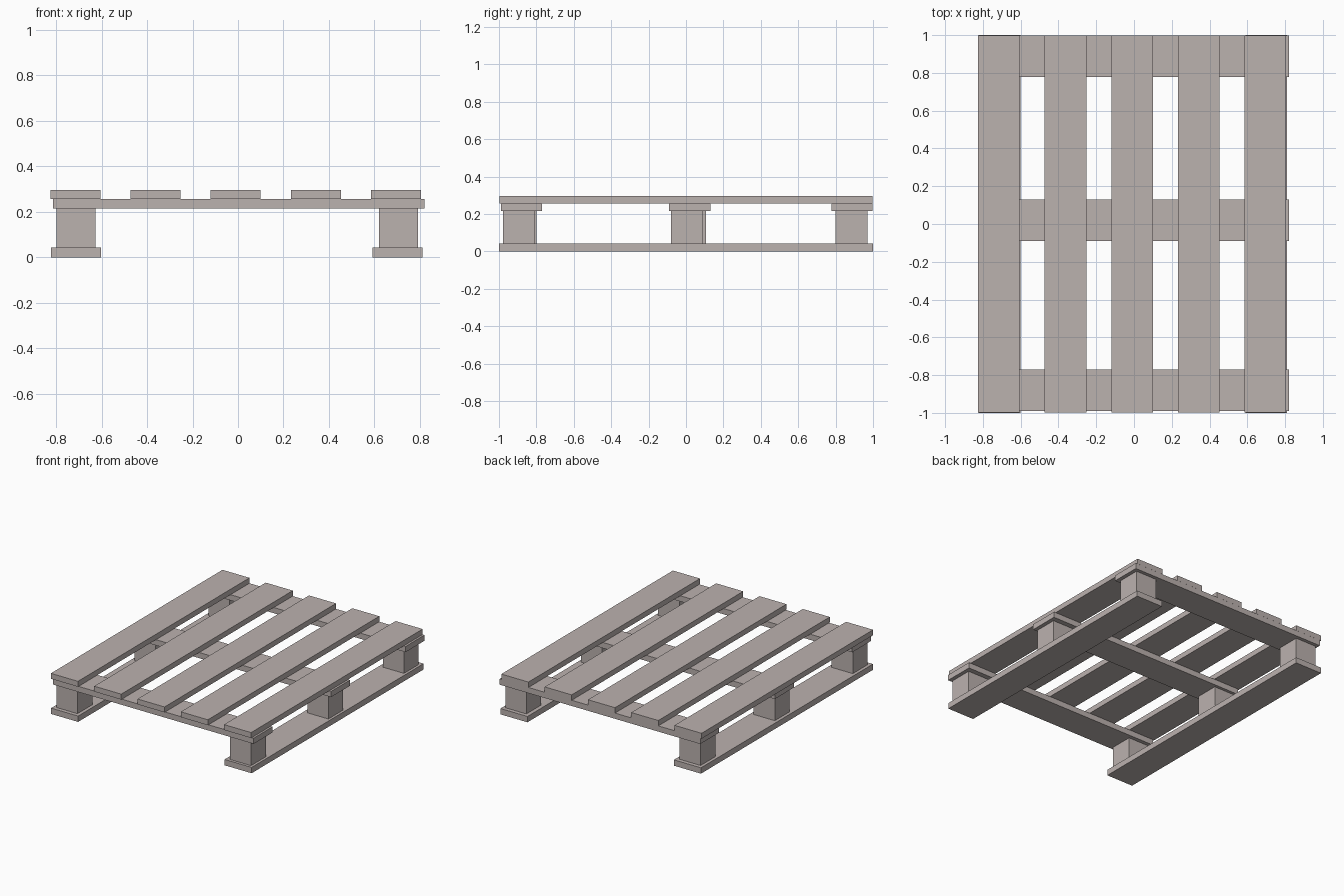
import bpy

cube = bpy.data.objects.get("Cube")
if cube:
    bpy.data.objects.remove(cube, do_unlink=True)

# Weathered wood
wood = bpy.data.materials.new("grey_wood")
wood.use_nodes = True
colour = (0.50, 0.445, 0.43, 1)
wood.diffuse_color = colour
bsdf = wood.node_tree.nodes["Principled BSDF"]
bsdf.inputs["Base Color"].default_value = colour
bsdf.inputs["Roughness"].default_value = 0.9


def plank(name, centre, size):
    """Add one square-edged piece of timber."""
    bpy.ops.mesh.primitive_cube_add(size=1, location=centre)
    piece = bpy.context.object
    piece.name = name
    piece.scale = size
    bpy.ops.object.transform_apply(location=False, rotation=False, scale=True)
    piece.data.materials.append(wood)
    return piece


BOARD = 0.22      # board width
THICK = 0.04      # board thickness
BLOCK = 0.172     # block width
ROWS = {"front": -0.88, "middle": 0.02, "back": 0.887}

# Top deck slats
for i in range(5):
    plank(f"top_slat_{i + 1}", (-0.715 + i * 0.3525, 0, 0.277),
          (BOARD, 1.995, THICK))

# Cross boards under the slats
for row, y in ROWS.items():
    plank(f"{row}_cross_board", (0.003, y, 0.236), (1.635, BOARD, THICK + 0.002))

# Bottom runners with three spacer blocks each
for side, x, block_x, shift in (("right", -0.712, -0.713, 0.008),
                                ("left", 0.701, 0.706, 0)):
    plank(f"{side}_bottom_runner", (x, 0, 0.0215), (BOARD, 2, 0.043))
    for row, y in (("front", -0.893), ("middle", 0.006), ("back", 0.885)):
        dy = {"front": shift, "middle": shift * 2, "back": 0}[row]
        plank(f"{side}_{row}_block", (block_x, y + dy, 0.129),
              (BLOCK, BLOCK, 0.172))
